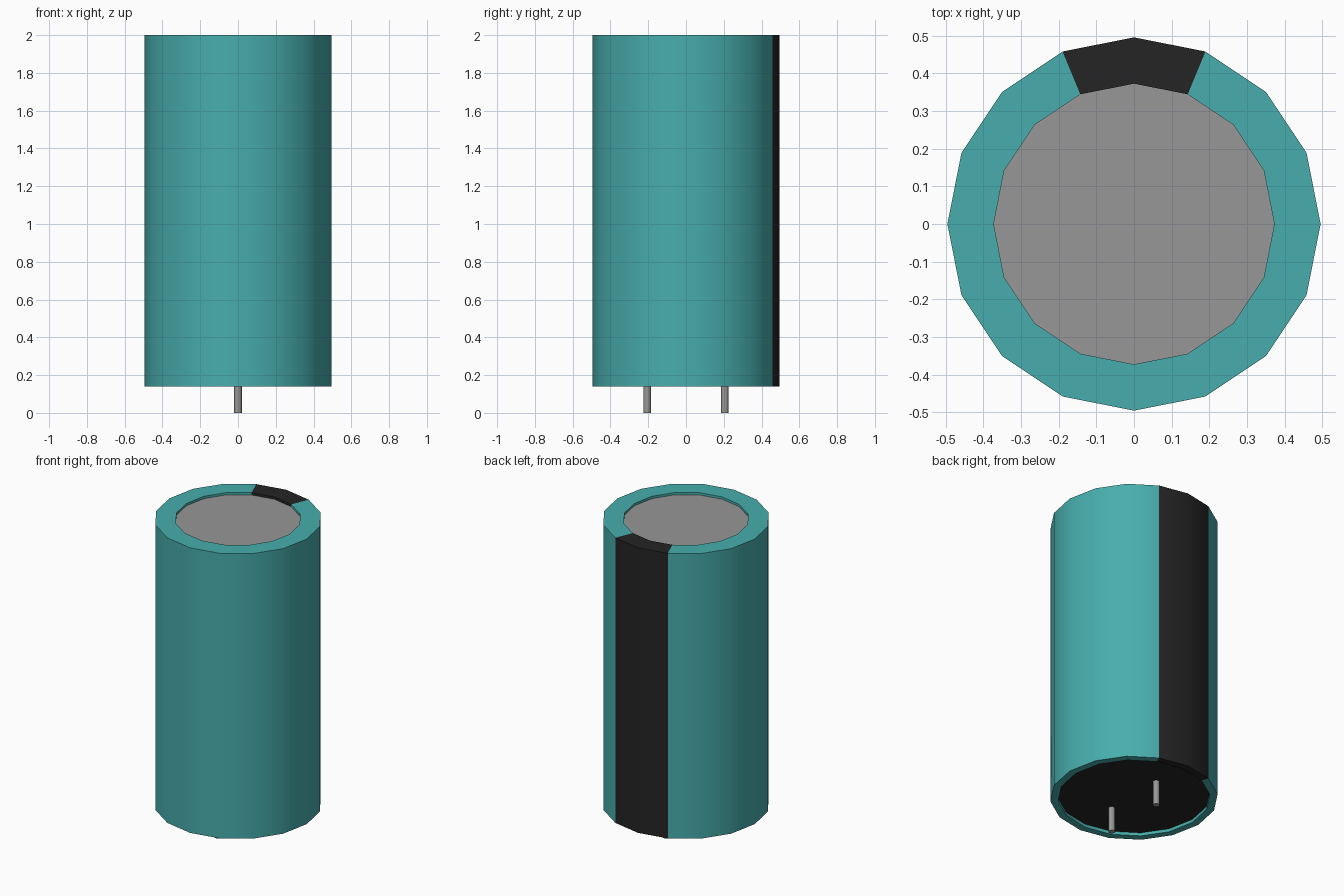
import bpy, bmesh, math

cube = bpy.data.objects.get("Cube")
if cube:
    bpy.data.objects.remove(cube, do_unlink=True)

SIDES = 16
BASE, TOP = 0.14, 2.0


def material(name, rgb):
    m = bpy.data.materials.new(name)
    m.use_nodes = True
    color = (*rgb, 1)
    m.diffuse_color = color
    m.node_tree.nodes["Principled BSDF"].inputs["Base Color"].default_value = color
    return m


teal = material("teal sleeve", (0.065, 0.42, 0.42))
black = material("black", (0.018, 0.018, 0.018))
grey = material("grey metal", (0.31, 0.31, 0.31))


def lathe(name, profile, mats, sides=SIDES, center=(0, 0), cap_start=False, cap_end=False):
    """Revolve a (radius, z) profile around a vertical axis."""
    bm = bmesh.new()
    rings = []
    for r, z in profile:
        ring = []
        for i in range(sides):
            a = math.tau * i / sides
            ring.append(bm.verts.new((center[0] + r * math.cos(a), center[1] + r * math.sin(a), z)))
        rings.append(ring)
    for low, high in zip(rings, rings[1:]):
        for i in range(sides):
            j = (i + 1) % sides
            bm.faces.new((low[i], low[j], high[j], high[i]))
    if cap_start:
        bm.faces.new(rings[0][::-1])
    if cap_end:
        bm.faces.new(rings[-1])
    mesh = bpy.data.meshes.new(name)
    bm.to_mesh(mesh)
    bm.free()
    for m in mats:
        mesh.materials.append(m)
    obj = bpy.data.objects.new(name, mesh)
    bpy.context.collection.objects.link(obj)
    bpy.ops.object.select_all(action="DESELECT")
    obj.select_set(True)
    bpy.context.view_layer.objects.active = obj
    bpy.ops.object.shade_smooth_by_angle(angle=math.radians(40))
    return obj


# Shrink sleeve: outer wall with folded lips at both ends
sleeve = lathe("sleeve", [(0.45, BASE + 0.02), (0.45, BASE), (0.496, BASE),
                          (0.496, TOP), (0.373, TOP), (0.373, TOP - 0.015)], [teal, black])

# Polarity stripe: the two segments at the back
for face in sleeve.data.polygons:
    c = face.center
    if c.y > 0 and abs(c.x) < c.y * math.tan(math.pi / 8):
        face.material_index = 1

# Metal can top and rubber base plug, both slightly recessed
lathe("can_top", [(0.373, TOP - 0.03), (0.373, TOP - 0.015)], [grey], cap_start=True, cap_end=True)
lathe("base_plug", [(0.45, BASE + 0.02), (0.45, BASE + 0.04)], [black], cap_start=True, cap_end=True)

# Wire leads
for name, y in (("front_lead", -0.205), ("back_lead", 0.205)):
    lathe(name, [(0.02, 0), (0.02, BASE + 0.03)], [grey], sides=12,
          center=(0, y), cap_start=True, cap_end=True)
